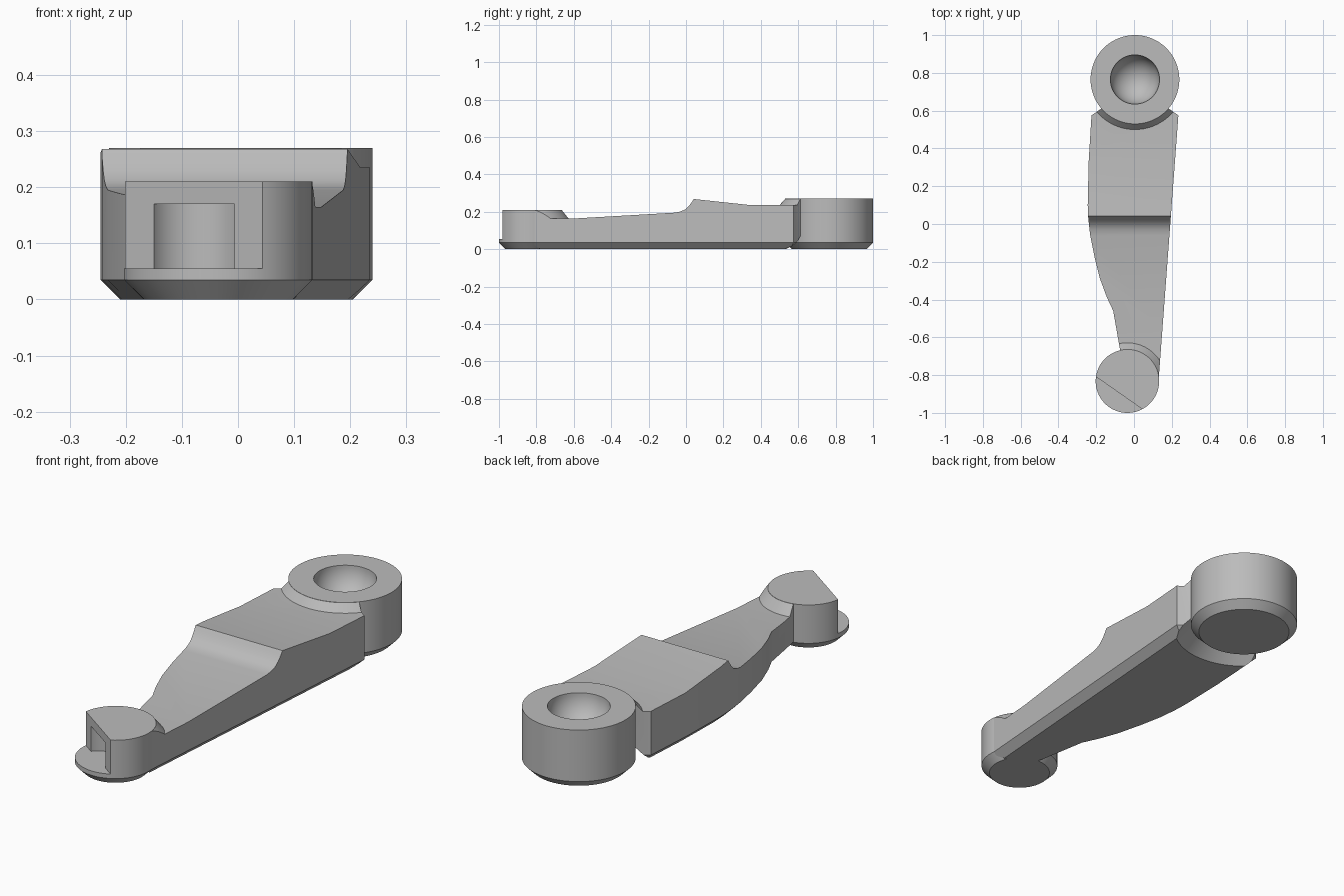
import bpy, bmesh, math
from mathutils import Matrix, Vector

if "Cube" in bpy.data.objects:
    bpy.data.objects.remove(bpy.data.objects["Cube"])

GREY = (0.5, 0.5, 0.5, 1)
mat = bpy.data.materials.new("plain grey")
mat.use_nodes = True
mat.diffuse_color = GREY
mat.node_tree.nodes["Principled BSDF"].inputs["Base Color"].default_value = GREY


def make(name, bm):
    bmesh.ops.recalc_face_normals(bm, faces=bm.faces)
    mesh = bpy.data.meshes.new(name)
    bm.to_mesh(mesh)
    bm.free()
    mesh.materials.append(mat)
    obj = bpy.data.objects.new(name, mesh)
    bpy.context.collection.objects.link(obj)
    return obj


def lathe(name, profile, centre, steps=96):
    """Spin (radius, z) points around a vertical axis; ends close on the axis."""
    bm = bmesh.new()
    verts = [bm.verts.new((r, 0, z)) for r, z in profile]
    edges = [bm.edges.new(pair) for pair in zip(verts, verts[1:])]
    bmesh.ops.spin(bm, geom=verts + edges, cent=(0, 0, 0), axis=(0, 0, 1),
                   angle=math.tau, steps=steps)
    bmesh.ops.remove_doubles(bm, verts=bm.verts, dist=0.0001)
    bmesh.ops.translate(bm, verts=bm.verts, vec=(*centre, 0))
    return make(name, bm)


def prism(name, points, vec, chamfer=0):
    """Extrude a closed outline, optionally chamfering its lower rim."""
    bm = bmesh.new()
    base = bm.faces.new([bm.verts.new(p) for p in points])
    rim = list(base.edges)
    top = bmesh.ops.extrude_face_region(bm, geom=[base], use_keep_orig=True)["geom"]
    bmesh.ops.translate(bm, vec=vec, verts=[g for g in top if isinstance(g, bmesh.types.BMVert)])
    bmesh.ops.recalc_face_normals(bm, faces=bm.faces)
    if chamfer:
        bmesh.ops.bevel(bm, geom=rim, offset=chamfer, segments=1, affect='EDGES')
    return make(name, bm)


def combine(obj, cutter, operation, keep=False):
    """Apply a boolean and discard the helper."""
    mod = obj.modifiers.new("cut", 'BOOLEAN')
    mod.operation, mod.object, mod.solver = operation, cutter, 'EXACT'
    graph = bpy.context.evaluated_depsgraph_get()
    mesh = bpy.data.meshes.new_from_object(obj.evaluated_get(graph))
    obj.modifiers.clear()
    obj.data = mesh
    if not keep:
        bpy.data.objects.remove(cutter)


HUB, HUB_R = (0.005, 0.765), 0.235
PIN, PIN_R = (-0.035, -0.832), 0.168
CH = 0.035

# Hub with a round socket in its top
bowl = [(0.13 * math.cos(a), 0.27 - 0.13 * math.sin(a))
        for a in (math.pi / 2 * i / 16 for i in range(16))]
hub = lathe("hub", [(0, 0), (HUB_R - CH, 0), (HUB_R, CH), (HUB_R, 0.27)]
            + bowl + [(0, 0.14)], HUB)

# Arm: plan outline crossed with a side profile
plan = [(-0.225, 0.575), (-0.24, 0.33), (-0.245, 0.1), (-0.242, 0.03), (-0.232, -0.06),
        (-0.21, -0.17), (-0.18, -0.29), (-0.145, -0.385), (-0.11, -0.46), (-0.075, -0.66),
        (-0.05, -0.78), (0.06, -0.8), (0.13, -0.83), (0.235, 0.575), (0.185, 0.61),
        (0.1, 0.7), (-0.1, 0.7), (-0.175, 0.61)]
arm = prism("arm", [(x, y, 0) for x, y in plan], (0, 0, 0.4), CH)
side = [(-1, -0.1), (-1, 0.165), (-0.58, 0.165), (-0.06, 0.195), (-0.03, 0.201), (-0.005, 0.212),
        (0.015, 0.23), (0.03, 0.25), (0.042, 0.268), (0.35, 0.235), (1, 0.235), (1, -0.1)]
combine(arm, prism("side_cutter", [(-0.5, y, z) for y, z in side], (1, 0, 0)), 'INTERSECT')
combine(arm, lathe("hub_cutter", [(0, -0.01), (0.315, -0.01), (0.232, 0.073), (0.232, 0.5),
                                  (0, 0.5)], HUB), 'DIFFERENCE')

# Sloped collars where the arm meets the hub and the pin
bound = prism("collar_bound", [(x, y, 0.1) for x, y in plan], (0, 0, 0.3))
for name, centre, r, low, high, spread in (("hub_collar", HUB, HUB_R, 0.235, 0.269, 0.03),
                                           ("pin_collar", PIN, PIN_R, 0.165, 0.209, 0.035)):
    collar = lathe(name, [(r - 0.004, low - 0.01), (r + spread, low - 0.01), (r + spread, low),
                          (r, high), (r - 0.004, high), (r - 0.004, low - 0.01)], centre)
    combine(collar, bound, 'INTERSECT', keep=True)
bpy.data.objects.remove(bound)

# Pin with a flat front above its flange and a rounded notch
pin = lathe("pin", [(0, 0), (PIN_R - CH, 0), (PIN_R, CH), (PIN_R, 0.21), (0, 0.21)], PIN)
chord = Vector((-0.078, -0.895, 0))
turn = Matrix.Rotation(math.radians(-35), 4, 'Z')
block = [(-0.4, 0), (0.4, 0), (0.4, -0.4), (-0.4, -0.4)]
flat = prism("flat_cutter", [chord + turn @ Vector((x, y, 0.055)) for x, y in block], (0, 0, 0.4))
combine(pin, flat, 'DIFFERENCE')
notch = lathe("notch_cutter", [(0, 0.055), (0.088, 0.055), (0.088, 0.17), (0, 0.17)], chord.xy, 48)
combine(pin, notch, 'DIFFERENCE')

# Smooth the round walls, keep the edges crisp
bpy.ops.object.select_all(action='DESELECT')
for obj in bpy.context.collection.objects:
    if obj.type == 'MESH':
        obj.select_set(True)
        bpy.context.view_layer.objects.active = obj
bpy.ops.object.shade_smooth_by_angle(angle=math.radians(25))
